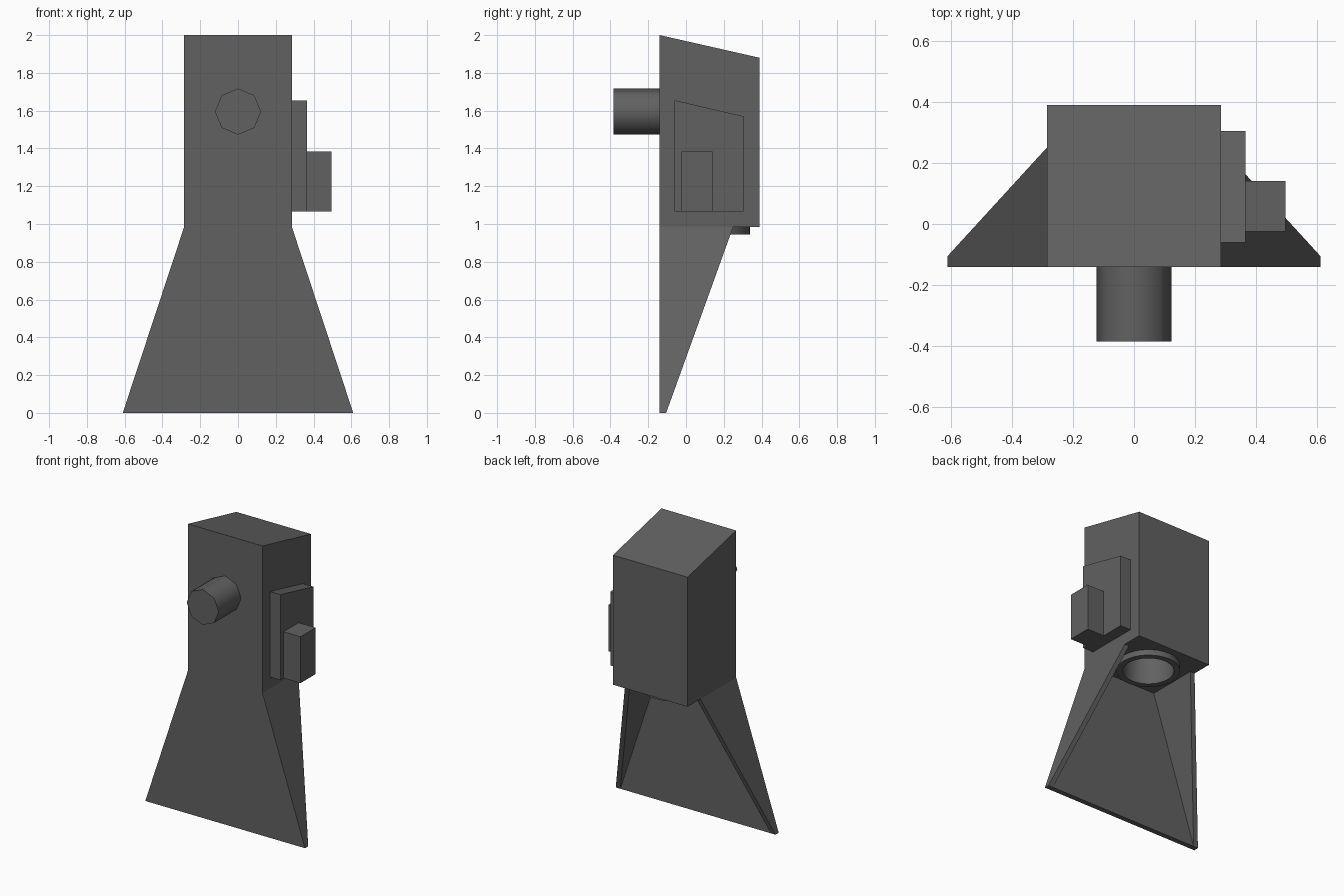
import bpy, bmesh, math
from mathutils import Matrix

if "Cube" in bpy.data.objects:
    bpy.data.objects.remove(bpy.data.objects["Cube"])

grey = bpy.data.materials.new("dark_grey")
grey.diffuse_color = (0.12, 0.12, 0.12, 1)
grey.use_nodes = True
grey.node_tree.nodes["Principled BSDF"].inputs["Base Color"].default_value = grey.diffuse_color


def finish(name, bm, smooth=False):
    bmesh.ops.remove_doubles(bm, verts=bm.verts, dist=1e-5)
    bmesh.ops.recalc_face_normals(bm, faces=bm.faces)
    me = bpy.data.meshes.new(name)
    bm.to_mesh(me)
    bm.free()
    me.materials.append(grey)
    if smooth:
        for p in me.polygons:
            p.use_smooth = True
        me.set_sharp_from_angle(angle=math.radians(60))
    ob = bpy.data.objects.new(name, me)
    bpy.context.collection.objects.link(ob)
    return ob


def prism(name, profile_yz, x0, x1):
    """Extrude a side profile across x."""
    bm = bmesh.new()
    face = bm.faces.new([bm.verts.new((x0, y, z)) for y, z in profile_yz])
    ext = bmesh.ops.extrude_face_region(bm, geom=[face])
    moved = [v for v in ext["geom"] if isinstance(v, bmesh.types.BMVert)]
    bmesh.ops.translate(bm, verts=moved, vec=(x1 - x0, 0, 0))
    return finish(name, bm)


def cylinder(name, radius, depth, sides, matrix):
    bm = bmesh.new()
    bmesh.ops.create_cone(bm, cap_ends=True, segments=sides, radius1=radius,
                          radius2=radius, depth=depth, matrix=matrix)
    return finish(name, bm, True)


# Main housing with sloping top
body = prism("housing", [(-0.14, 0.985), (0.39, 0.985), (0.39, 1.88), (-0.14, 2.0)], -0.285, 0.285)

# Side plate and the small block on it
prism("side_plate", [(-0.06, 1.065), (0.305, 1.065), (0.305, 1.57), (-0.06, 1.655)], 0.285, 0.365)
prism("side_block", [(-0.025, 1.065), (0.14, 1.065), (0.14, 1.385), (-0.025, 1.385)], 0.365, 0.495)

# Front knob: eight sides, a corner at the top
cylinder("front_knob", 0.122, 0.265, 8,
         Matrix.Translation((0, -0.2525, 1.595)) @ Matrix.Rotation(math.pi / 2, 4, "X"))

# Flared stand: U-shaped section lofted from floor to housing
def u_section(bm, half, arm_y, z, t=0.035):
    right = [(half, -0.14), (half, arm_y), (half - t, arm_y), (half - t, -0.105)]
    pts = right + [(-x, y) for x, y in reversed(right)]
    return [bm.verts.new((x, y, z)) for x, y in pts]

bm = bmesh.new()
low = u_section(bm, 0.61, -0.105, 0)
top = u_section(bm, 0.285, 0.25, 0.985)
for i in range(8):
    j = (i + 1) % 8
    if i in (2, 4):  # inner arm sides taper to a point at the floor
        p = low[i]
        q = (top[i], top[j])
        bm.faces.new((p, q[1], q[0]))
    else:
        bm.faces.new((low[i], low[j], top[j], top[i]))
bm.faces.new(low[:3] + low[5:])
for ids in ((0, 1, 2, 3), (4, 5, 6, 7), (0, 3, 4, 7)):
    bm.faces.new([top[i] for i in ids])
finish("flared_stand", bm)

# Hollow spout under the housing, turned from a profile
SIDES = 32
profile = [(0.2, 1.0), (0.2, 0.945), (0.16, 0.945), (0.16, 1.25), (0.0, 1.25)]
bm = bmesh.new()
vs = [bm.verts.new((r, 0.14, z)) for r, z in profile]
es = [bm.edges.new(pair) for pair in zip(vs, vs[1:])]
bmesh.ops.spin(bm, geom=vs + es, cent=(0, 0.14, 0), axis=(0, 0, 1),
               angle=2 * math.pi, steps=SIDES)
spout = finish("spout", bm, True)
# Face the open shell outwards (the rim looks down)
rim = [p for p in spout.data.polygons if abs(p.center.z - 0.945) < 1e-3]
if rim and rim[0].normal.z > 0:
    spout.data.flip_normals()

# Opening in the housing floor for the spout
cutter = cylinder("spout_cutter", 0.18, 0.6, SIDES, Matrix.Translation((0, 0.14, 1.0)))
cutter.hide_render = True
cutter.hide_viewport = True
cut = body.modifiers.new("spout_opening", "BOOLEAN")
cut.operation = "DIFFERENCE"
cut.solver = "EXACT"
cut.object = cutter
